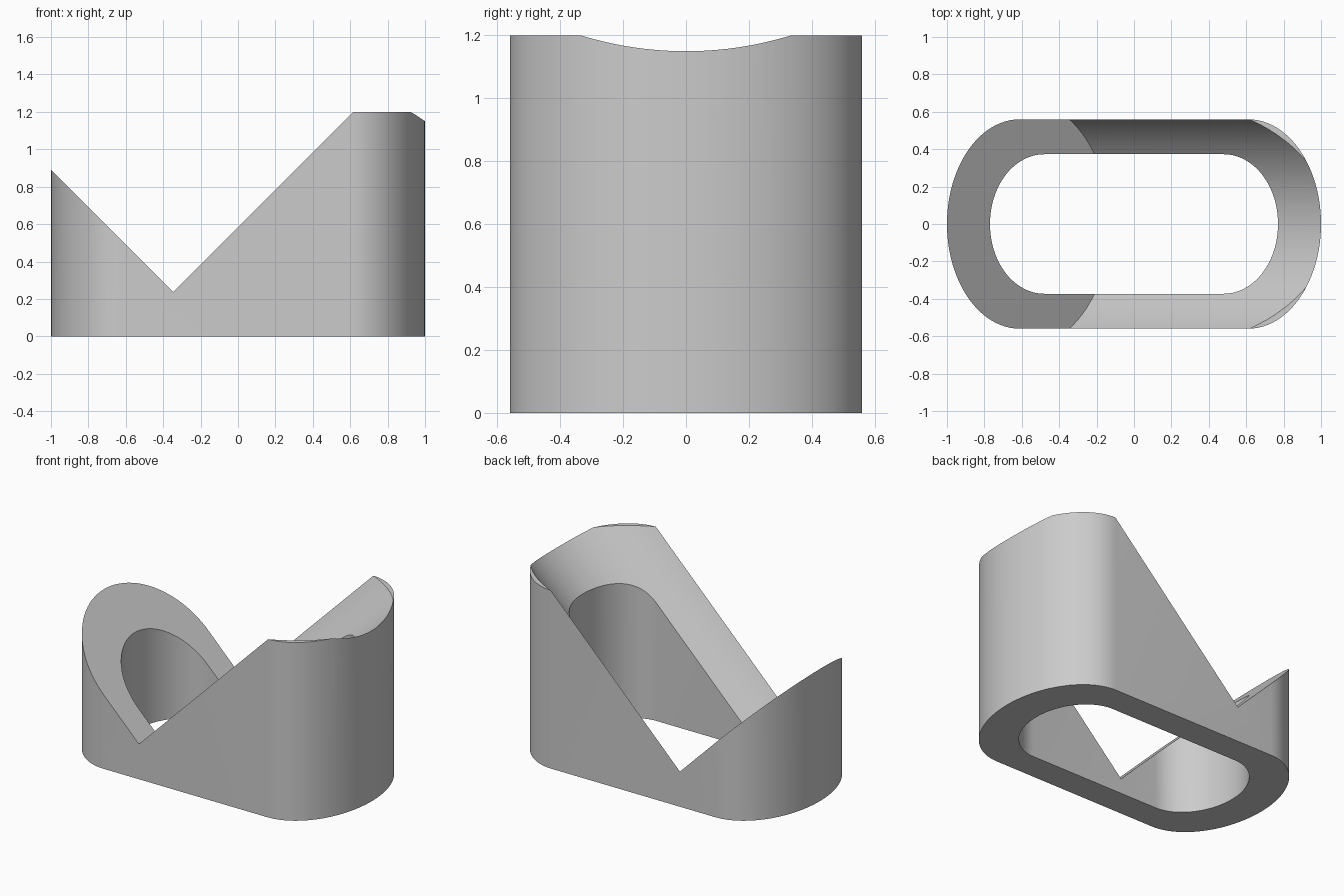
import bpy
import bmesh
from math import sin, cos, pi, sqrt, radians
from mathutils import Vector

cube = bpy.data.objects.get("Cube")
if cube:
    bpy.data.objects.remove(cube, do_unlink=True)

HEIGHT = 1.2
SEGMENTS = 48

grey = bpy.data.materials.new("light grey")
grey.use_nodes = True
grey.diffuse_color = (0.6, 0.6, 0.6, 1)
grey.node_tree.nodes["Principled BSDF"].inputs["Base Color"].default_value = (0.6, 0.6, 0.6, 1)


def slot_outline(straight, length, width):
    """Oval with straight sides and elliptical ends."""
    points = []
    for side in (1, -1):
        for i in range(SEGMENTS + 1):
            a = -pi / 2 + pi * i / SEGMENTS
            points.append((side * (straight + (length - straight) * cos(a)),
                           side * width * sin(a)))
    return points


def prism(name, outline, place, start, end):
    """Extrude an outline from start to end, mapped to space by place."""
    bm = bmesh.new()
    low = [bm.verts.new(place(a, b, start)) for a, b in outline]
    high = [bm.verts.new(place(a, b, end)) for a, b in outline]
    bm.faces.new(low)
    bm.faces.new(high)
    for i in range(len(low)):
        j = (i + 1) % len(low)
        bm.faces.new((low[i], low[j], high[j], high[i]))
    bmesh.ops.recalc_face_normals(bm, faces=bm.faces[:])
    mesh = bpy.data.meshes.new(name)
    bm.to_mesh(mesh)
    bm.free()
    mesh.materials.append(grey)
    obj = bpy.data.objects.new(name, mesh)
    bpy.context.collection.objects.link(obj)
    return obj


def upright(x, y, z):
    return Vector((x, y, z))


def tilted(y, u, v):
    # u runs down to the right, v runs up to the right, both at 45 degrees
    return Vector(((u + v) / sqrt(2), y, (v - u) / sqrt(2)))


# Oval sleeve and its through opening
body = prism("oval_sleeve", slot_outline(0.61, 1.0, 0.56), upright, 0, HEIGHT)
opening = prism("opening_cutter", slot_outline(0.48, 0.77, 0.373), upright, -0.5, HEIGHT + 0.5)

# Tilted round cradle, open toward the upper left
radius, centre = 0.665, -0.771
cradle = [(radius * cos(pi * i / 96), centre + radius * sin(pi * i / 96)) for i in range(97)]
cradle += [(-radius, -3), (radius, -3)]
trough = prism("cradle_cutter", cradle, tilted, -0.11 / sqrt(2), 3)

for cutter in (opening, trough):
    mod = body.modifiers.new(cutter.name, 'BOOLEAN')
    mod.operation = 'DIFFERENCE'
    mod.solver = 'EXACT'
    mod.object = cutter
    cutter.hide_render = True

# Bake the cuts and remove the cutters
bpy.context.view_layer.update()
graph = bpy.context.evaluated_depsgraph_get()
body.data = bpy.data.meshes.new_from_object(body.evaluated_get(graph))
body.modifiers.clear()
for cutter in (opening, trough):
    bpy.data.objects.remove(cutter, do_unlink=True)

# Smooth curved walls, keep cut edges sharp
for obj in bpy.context.selected_objects:
    obj.select_set(False)
body.select_set(True)
bpy.context.view_layer.objects.active = body
bpy.ops.object.shade_smooth_by_angle(angle=radians(25))
